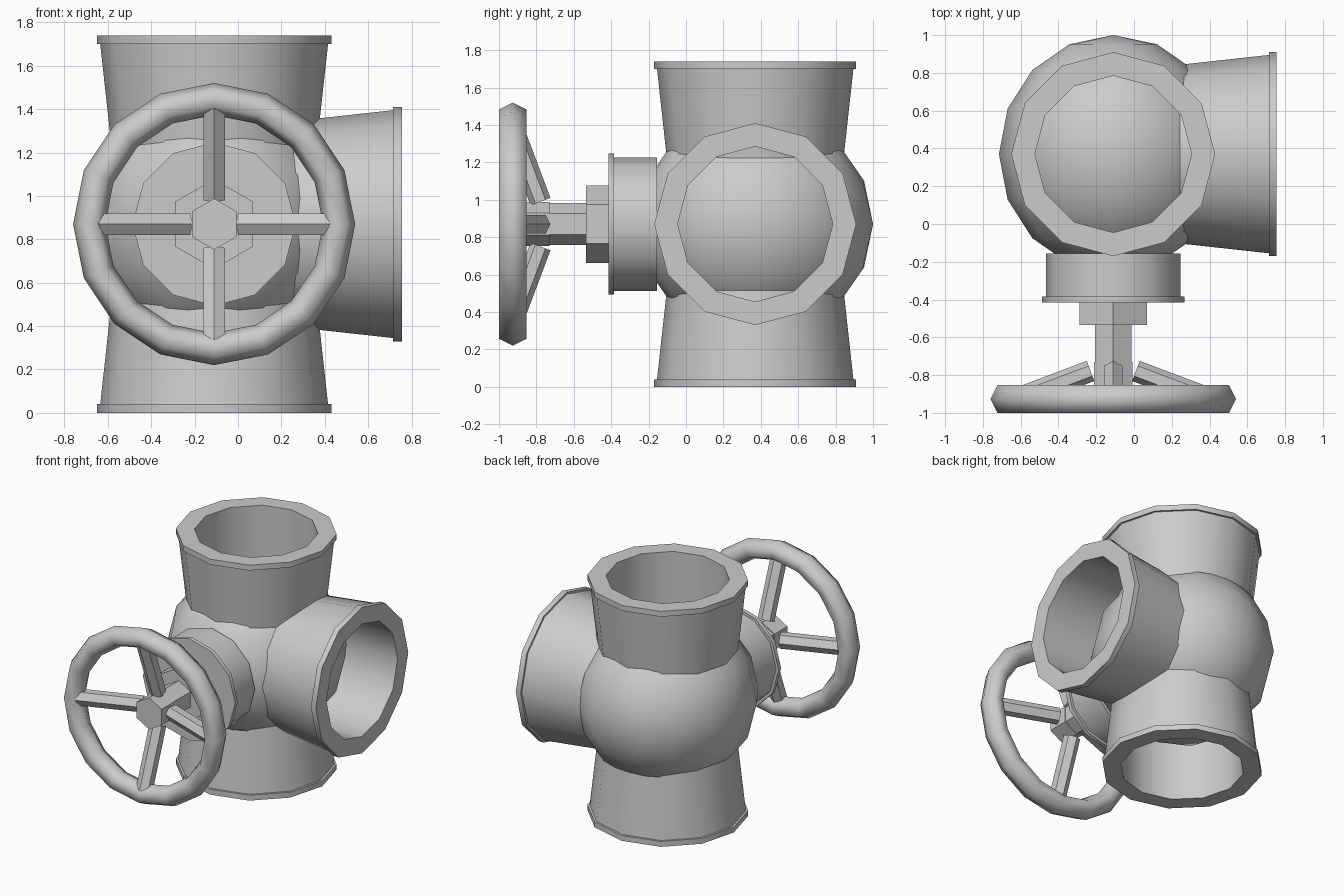
import bpy, bmesh, math
from mathutils import Vector

if "Cube" in bpy.data.objects:
    bpy.data.objects.remove(bpy.data.objects["Cube"])

CX, CY, CZ = -0.11, 0.37, 0.87
CENTRE = Vector((CX, CY, CZ))
X, Y, Z = Vector((1, 0, 0)), Vector((0, 1, 0)), Vector((0, 0, 1))


def lathe(name, profile, sides, origin, axis, start, closed=True, angle=35):
    """Spin (radius, height) points around axis; the first side vertex points along start."""
    side = axis.cross(start)
    bm = bmesh.new()
    rings = []
    for i in range(sides):
        a = 2 * math.pi * i / sides
        out = start * math.cos(a) + side * math.sin(a)
        rings.append([bm.verts.new(origin + axis * h + out * r) for r, h in profile])
    n = len(profile)
    for i in range(sides):
        a, b = rings[i], rings[(i + 1) % sides]
        for j in range(n if closed else n - 1):
            k = (j + 1) % n
            bm.faces.new((a[j], b[j], b[k], a[k]))
    bmesh.ops.remove_doubles(bm, verts=bm.verts, dist=1e-5)
    bmesh.ops.recalc_face_normals(bm, faces=bm.faces)
    mesh = bpy.data.meshes.new(name)
    bm.to_mesh(mesh)
    bm.free()
    obj = bpy.data.objects.new(name, mesh)
    bpy.context.collection.objects.link(obj)
    bpy.ops.object.select_all(action='DESELECT')
    obj.select_set(True)
    bpy.context.view_layer.objects.active = obj
    bpy.ops.object.shade_smooth_by_angle(angle=math.radians(angle))
    return obj


def rod(name, radius, y0, y1, sides=6):
    """Solid prism along y on the valve axis, with a vertex at the top."""
    profile = [(0, y0), (radius, y0), (radius, y1), (0, y1)]
    return lathe(name, profile, sides, Vector((CX, 0, CZ)), Y, Z, closed=False)


# Round valve body, poles along y
arc = [(0.605 * math.sin(math.pi * i / 8), -0.63 * math.cos(math.pi * i / 8)) for i in range(9)]
arc[0], arc[-1] = (0, -0.63), (0, 0.63)
lathe("valve_body", arc, 12, CENTRE, Y, Z, closed=False)

# Three flared, flanged pipe openings
pipe = [(0.415, 0.32), (0.469, 0.32), (0.525, 0.83), (0.54, 0.83), (0.54, 0.87), (0.415, 0.87)]
for name, axis, start, shift in (("top_pipe", Z, X, 0), ("bottom_pipe", -Z, X, 0),
                                 ("side_pipe", X, Z, -0.005)):
    lathe(name, [(r, h + shift) for r, h in pipe], 12, CENTRE, axis, start)

# Bonnet with its flange, packing nut, stem and hub
rod("bonnet", 0.357, -0.39, -0.155, 12)
rod("bonnet_flange", 0.377, -0.415, -0.385, 12)
rod("packing_nut", 0.207, -0.535, -0.41)
rod("stem", 0.112, -0.74, -0.53)
rod("wheel_hub", 0.118, -0.88, -0.73)

# Handwheel rim with a six-sided section
section = [(0.65, 0), (0.613, 0.0735), (0.539, 0.0735),
           (0.502, 0), (0.539, -0.0735), (0.613, -0.0735)]
lathe("wheel_rim", section, 16, Vector((CX, -0.9265, CZ)), Y, Z, angle=75)

# Four sloping hexagonal spokes
for i, out in enumerate((X, Z, -X, -Z)):
    a = Vector((CX, -0.778, CZ)) + out * 0.12
    b = Vector((CX, -0.94, CZ)) + out * 0.55
    d = (b - a).normalized()
    start = (out.cross(Y)).cross(d).normalized()
    length = (b - a).length
    lathe(f"wheel_spoke_{i + 1}", [(0, 0), (0.057, 0), (0.057, length), (0, length)],
          6, a, d, start, closed=False)
